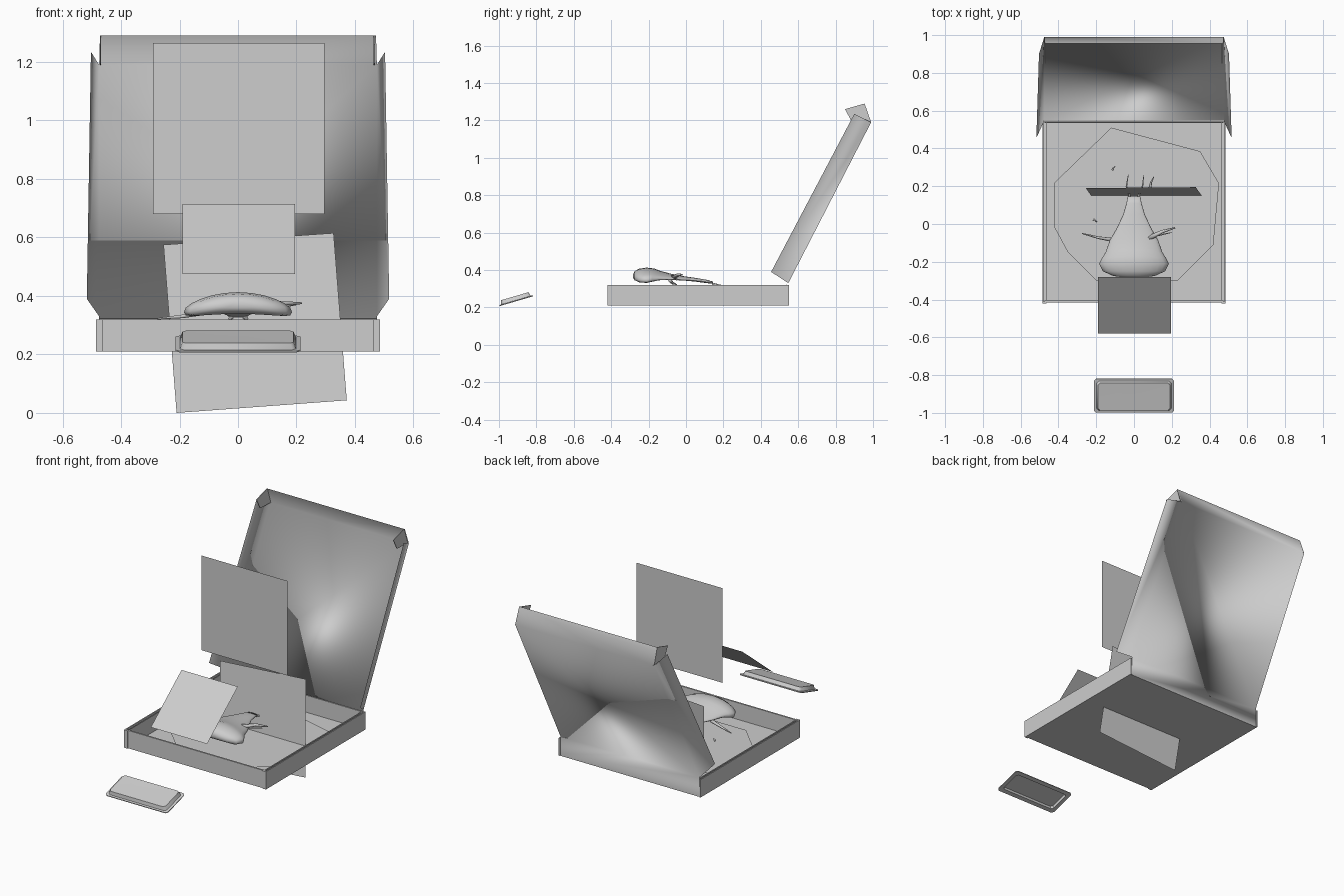
import bpy, bmesh, math
from mathutils import Vector

if "Cube" in bpy.data.objects:
    bpy.data.objects.remove(bpy.data.objects["Cube"])

grey = bpy.data.materials.new("plain_grey")
grey.diffuse_color = (0.61, 0.61, 0.61, 1)
grey.use_nodes = True
grey.node_tree.nodes["Principled BSDF"].inputs["Base Color"].default_value = grey.diffuse_color


def make(name, verts, faces, smooth=False, thick=0):
    me = bpy.data.meshes.new(name)
    me.from_pydata([tuple(v) for v in verts], [], faces)
    me.materials.append(grey)
    ob = bpy.data.objects.new(name, me)
    bpy.context.collection.objects.link(ob)
    me.polygons.foreach_set("use_smooth", [smooth] * len(me.polygons))
    if thick:
        m = ob.modifiers.new("thickness", 'SOLIDIFY')
        m.thickness = thick
    return ob


def box(name, lo, hi):
    v = [(x, y, z) for x in (lo[0], hi[0]) for y in (lo[1], hi[1]) for z in (lo[2], hi[2])]
    return make(name, v, [(0, 1, 3, 2), (4, 6, 7, 5), (0, 4, 5, 1), (2, 3, 7, 6), (0, 2, 6, 4), (1, 5, 7, 3)])


# Open tray of the carton
box("base_floor", (-0.48, -0.415, 0.21), (0.48, 0.545, 0.217))
box("base_front_wall", (-0.475, -0.415, 0.21), (0.475, -0.405, 0.32))
box("base_back_wall", (-0.475, 0.536, 0.21), (0.475, 0.541, 0.322))
for s, side in ((-1, "left"), (1, "right")):
    xs = sorted((s * 0.485, s * 0.478))
    box(f"base_{side}_outer_wall", (xs[0], -0.42, 0.21), (xs[1], 0.55, 0.32))
    xs = sorted((s * 0.467, s * 0.462))
    box(f"base_{side}_inner_wall", (xs[0], -0.41, 0.215), (xs[1], 0.54, 0.318))
    xs = sorted((s * 0.485, s * 0.462))
    box(f"base_{side}_corner_tab", (xs[0], -0.421, 0.21), (xs[1], -0.41, 0.32))

# Hinged lid: one folded sheet with hinge strip, flared sides and a front lip
hinge, end, lip, tab = (0.547, 0.33), (0.99, 1.19), (0.955, 1.29), (0.85, 1.26)
verts = []
for s in (-1, 1):
    verts += [(s * 0.475, *hinge), (s * 0.475, *end), (s * 0.472, *lip),
              (s * 0.517, 0.455, 0.39), (s * 0.503, 0.90, 1.235), (s * 0.475, 0.547, 0.21)]
make("lid", verts, [(0, 6, 7, 1), (1, 7, 8, 2), (3, 4, 1, 0), (7, 10, 9, 6), (0, 6, 11, 5)], smooth=True)
# Corner tabs of the lip
for s, side in ((-1, "left"), (1, "right")):
    x = s * 0.468
    make(f"lid_{side}_tab", [(x, *end), (x, *lip), (x, *tab), (x, 0.885, 1.195)], [(0, 1, 2, 3)], thick=0.004)

# Irregular liner lying in the tray
liner = [(-0.42, 0.22), (-0.12, 0.51), (0.35, 0.385), (0.45, 0.215), (0.42, -0.11),
         (0.23, -0.3), (-0.2, -0.3), (-0.35, -0.15), (-0.42, -0.02)]
make("liner", [(x, y, 0.226) for x, y in liner], [tuple(reversed(range(len(liner))))])

# Loose flat cards
make("upright_card", [(-0.29, 0.06, 0.68), (0.295, 0.06, 0.68), (0.295, 0.06, 1.265), (-0.29, 0.06, 1.265)],
     [(0, 1, 2, 3)])
make("leaning_card", [(-0.19, -0.58, 0.475), (0.195, -0.58, 0.475), (0.195, -0.28, 0.715), (-0.19, -0.28, 0.715)],
     [(0, 1, 2, 3)])
twisted = [(-0.21, 0.0), (0.372, 0.043), (0.327, 0.615), (-0.255, 0.575)]
make("twisted_card", [(x, 0.125 + 0.1135 * z, z) for x, z in twisted], [(0, 1, 2, 3)])

# Food slice: drooping oval sections along y: (y, half width, centre z, half thickness)
sections = [(-0.283, 0.05, 0.368, 0.010), (-0.275, 0.11, 0.370, 0.024), (-0.25, 0.165, 0.373, 0.034),
            (-0.21, 0.185, 0.377, 0.036), (-0.17, 0.170, 0.377, 0.031), (-0.14, 0.150, 0.374, 0.022),
            (-0.08, 0.128, 0.367, 0.013), (-0.02, 0.092, 0.357, 0.011), (0.05, 0.058, 0.348, 0.010),
            (0.11, 0.040, 0.339, 0.009), (0.145, 0.034, 0.332, 0.006)]
n = 24
verts = []
for y, w, zc, t in sections:
    for i in range(n):
        a = 2 * math.pi * i / n
        x = w * math.cos(a)
        sa = math.copysign(abs(math.sin(a)) ** 0.75, math.sin(a))
        verts.append((x, y - 0.4 * x * x * (y > -0.2), zc + t * sa - 0.95 * x * x))
faces = [(j * n + i, (j + 1) * n + i, (j + 1) * n + (i + 1) % n, j * n + (i + 1) % n)
         for j in range(len(sections) - 1) for i in range(n)]
faces += [tuple(range(n)), tuple(reversed(range(len(verts) - n, len(verts))))]
make("food_slice", verts, faces, smooth=True)


def strand(name, pts, r):
    # Tapered thin strand through a few points
    k, v = 6, []
    for j, p in enumerate(pts):
        d = (Vector(pts[min(j + 1, len(pts) - 1)]) - Vector(pts[max(j - 1, 0)])).normalized()
        a = d.cross(Vector((0, 0, 1))).normalized()
        b = a.cross(d)
        rr = r * (1 - 0.75 * j / (len(pts) - 1))
        v += [Vector(p) + rr * (math.cos(q) * a + math.sin(q) * b)
              for q in (2 * math.pi * i / k for i in range(k))]
    f = [(j * k + i, (j + 1) * k + i, (j + 1) * k + (i + 1) % k, j * k + (i + 1) % k)
         for j in range(len(pts) - 1) for i in range(k)]
    f += [tuple(range(k)), tuple(reversed(range(len(v) - k, len(v))))]
    ob = make(name, v, f, smooth=True)
    bm = bmesh.new()
    bm.from_mesh(ob.data)
    bmesh.ops.recalc_face_normals(bm, faces=bm.faces)
    bm.to_mesh(ob.data)
    bm.free()


# Strands hanging from the slice
strand("left_strand", [(-0.11, -0.085, 0.345), (-0.19, -0.072, 0.330), (-0.275, -0.05, 0.322)], 0.011)
strand("right_strand", [(0.08, -0.075, 0.358), (0.15, -0.04, 0.375), (0.218, -0.02, 0.375)], 0.014)
strand("right_low_strand", [(0.09, -0.05, 0.35), (0.13, -0.06, 0.358), (0.20, -0.045, 0.37)], 0.007)
strand("tip_strand_left", [(-0.02, 0.14, 0.327), (-0.04, 0.20, 0.315), (-0.03, 0.262, 0.295)], 0.006)
strand("tip_strand_middle", [(0.02, 0.14, 0.327), (0.045, 0.20, 0.315), (0.052, 0.258, 0.295)], 0.006)
strand("tip_strand_right", [(0.085, 0.19, 0.31), (0.09, 0.22, 0.305), (0.105, 0.25, 0.295)], 0.008)
strand("back_crumb", [(-0.115, 0.285, 0.29), (-0.11, 0.295, 0.292), (-0.10, 0.305, 0.292)], 0.007)
strand("left_crumb", [(-0.215, 0.025, 0.29), (-0.205, 0.018, 0.292), (-0.195, 0.01, 0.292)], 0.007)

# Small tilted dish: wide flange with a tapered raised body, hollow underneath
tilt, corner = math.atan2(0.052, 0.178), 0.012
loops = [(0.190, 0.068, 0.018), (0.190, 0.068, -0.002), (0.213, 0.093, -0.002),
         (0.213, 0.093, 0.003), (0.198, 0.082, 0.004), (0.190, 0.076, 0.026)]


def place(x, y, h):
    return (x, -0.908 + y * math.cos(tilt) - h * math.sin(tilt), 0.235 + y * math.sin(tilt) + h * math.cos(tilt))


verts = []
for hx, hy, h in loops:
    for sx, sy in ((1, 1), (-1, 1), (-1, -1), (1, -1)):
        c = [(sx * hx, sy * (hy - corner)), (sx * (hx - corner), sy * hy)]
        verts += [place(x, y, h) for x, y in (c if sx * sy > 0 else c[::-1])]
verts.append(place(-0.02, 0, 0.025))
bands = [(j * 8 + i, j * 8 + (i + 1) % 8, j * 8 + 8 + (i + 1) % 8, j * 8 + 8 + i)
         for j in range(5) for i in range(8)]
fan = [(40 + i, 40 + (i + 1) % 8, 48) for i in range(8)]
# The body's sides wind inwards so the smooth top reads as a shallow hollow
dish = make("dish", verts, bands[:32] + [f[::-1] for f in bands[32:]] + fan + [tuple(reversed(range(8)))])
for p in dish.data.polygons[32:48]:
    p.use_smooth = True
